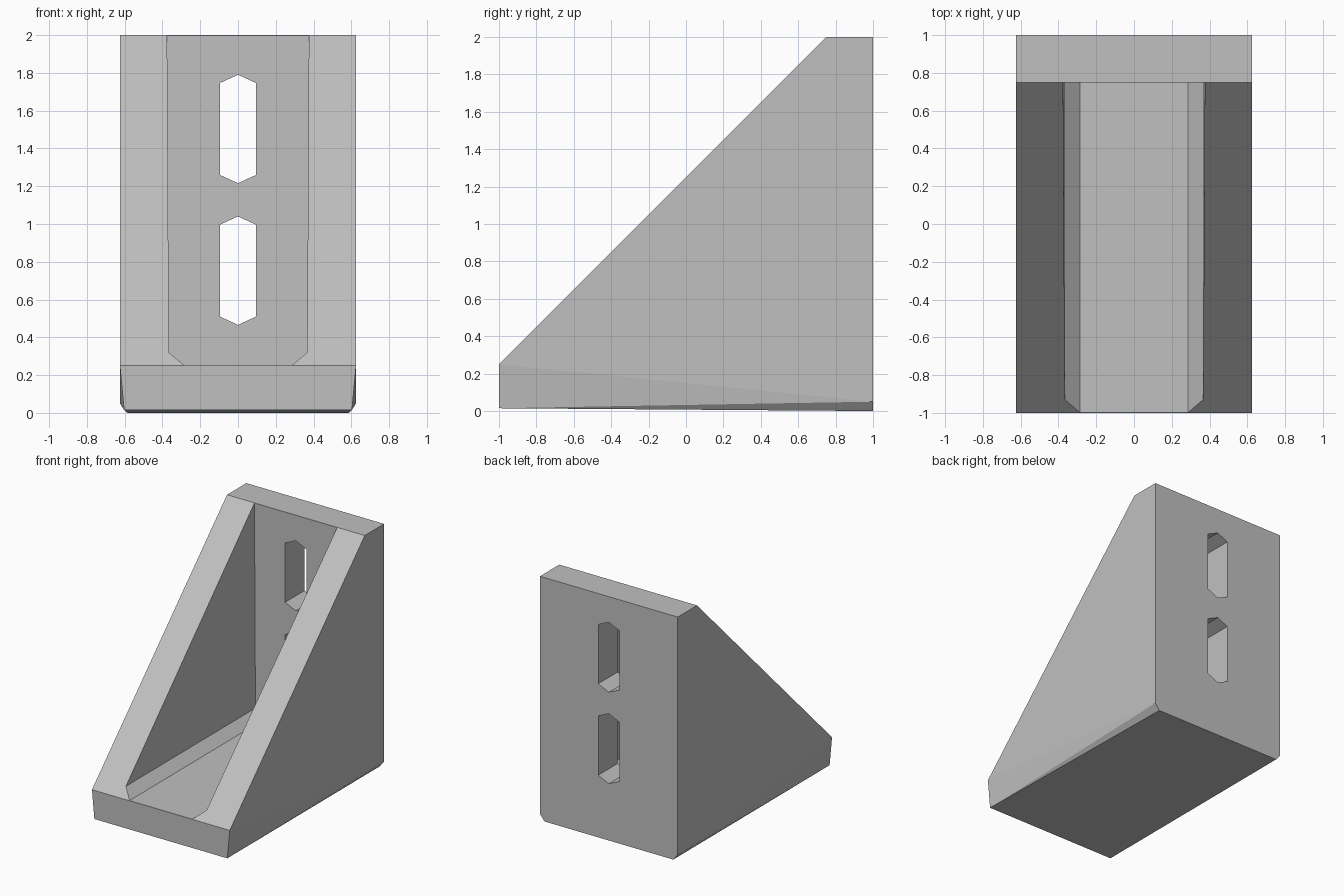
import bpy
import bmesh
import math

cube = bpy.data.objects.get("Cube")
if cube:
    bpy.data.objects.remove(cube, do_unlink=True)

grey = bpy.data.materials.new("light grey")
grey.use_nodes = True
colour = (0.53, 0.53, 0.53, 1.0)
grey.diffuse_color = colour
grey.node_tree.nodes["Principled BSDF"].inputs["Base Color"].default_value = colour


def hull(name, points):
    """Convex solid around the points, flat faces merged."""
    bm = bmesh.new()
    for p in points:
        bm.verts.new(p)
    bmesh.ops.convex_hull(bm, input=bm.verts[:])
    bmesh.ops.dissolve_limit(bm, angle_limit=math.radians(0.2),
                             verts=bm.verts[:], edges=bm.edges[:])
    bmesh.ops.recalc_face_normals(bm, faces=bm.faces[:])
    mesh = bpy.data.meshes.new(name)
    bm.to_mesh(mesh)
    bm.free()
    mesh.materials.append(grey)
    obj = bpy.data.objects.new(name, mesh)
    bpy.context.collection.objects.link(obj)
    return obj


def prism(name, profile, y0, y1):
    """Profile in x and z, extruded along y."""
    return hull(name, [(x, y, z) for y in (y0, y1) for x, z in profile])


def mirrored(half):
    return [(s * x, *rest) for s in (-1, 1) for x, *rest in half]


# Wedge body with chamfered lower side edges
bracket = hull("angle_bracket", mirrored([
    (0.625, -1, 0.25), (0.603, -1, 0.015),
    (0.625, 0.75, 2), (0.625, 1, 2),
    (0.625, 1, 0.05), (0.585, 1, 0)]))

# Channel between the side ribs, with sloped floor corners
cutters = [prism("channel_cutter", mirrored([
    (0.285, 0.251), (0.366, 0.32), (0.378, 2.5)]), -1.5, 0.749)]

# Two long six-sided slots through the back plate
for middle in (0.753, 1.503):
    slot = mirrored([(0.096, middle - 0.243), (0.096, middle + 0.243)])
    slot += [(0, middle - 0.287), (0, middle + 0.287)]
    cutters.append(prism("slot_cutter", slot, 0.6, 1.2))

for cutter in cutters:
    cutter.hide_render = True
    mod = bracket.modifiers.new(cutter.name, "BOOLEAN")
    mod.operation = "DIFFERENCE"
    mod.solver = "EXACT"
    mod.object = cutter

# Bake the cuts and drop the cutters
graph = bpy.context.evaluated_depsgraph_get()
final = bpy.data.meshes.new_from_object(bracket.evaluated_get(graph))
bracket.modifiers.clear()
bracket.data = final
for cutter in cutters:
    bpy.data.objects.remove(cutter, do_unlink=True)
